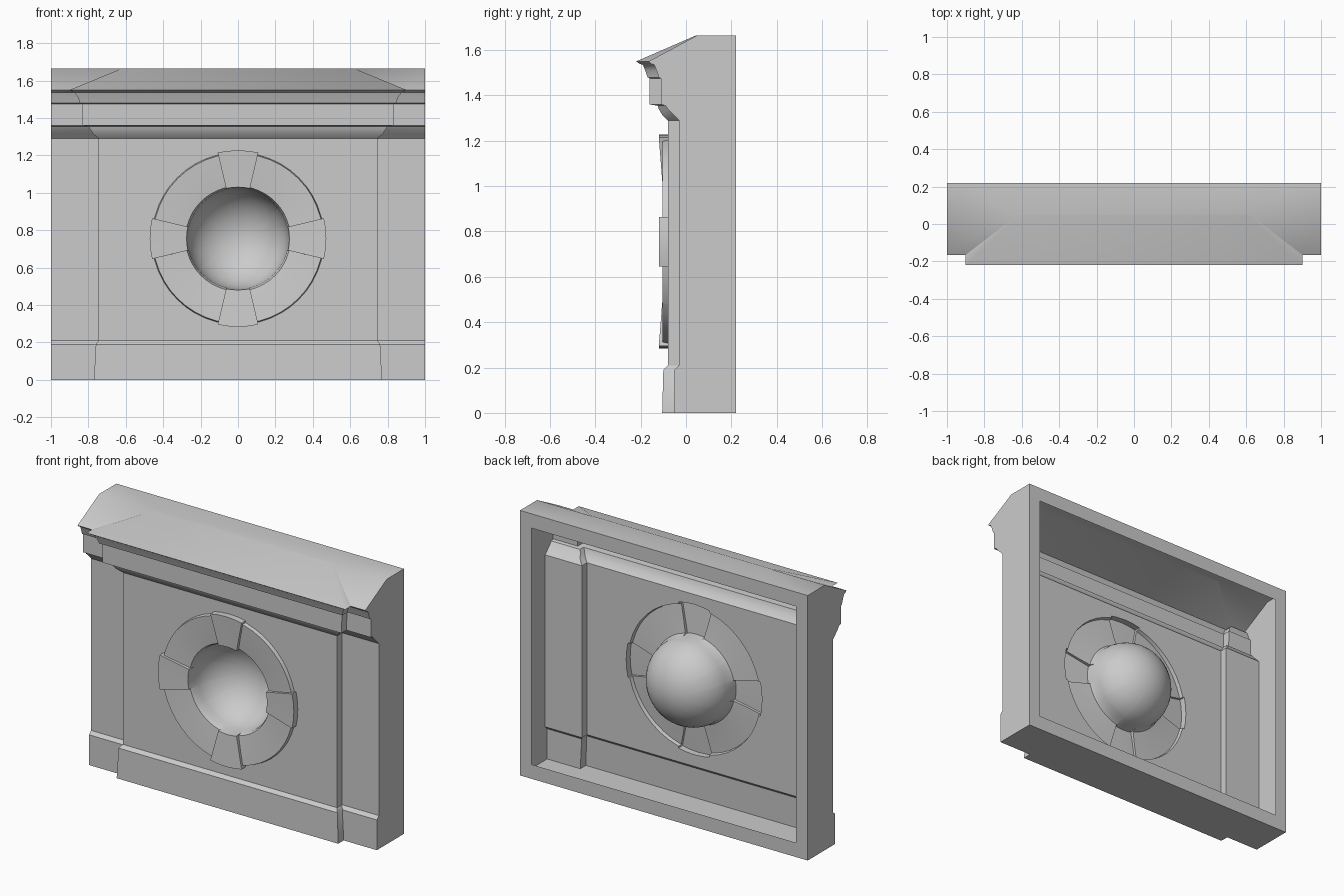
import bpy, bmesh, math

if "Cube" in bpy.data.objects:
    bpy.data.objects.remove(bpy.data.objects["Cube"])

BACK, TOP, RIM = 0.22, 1.665, 0.08


def make_object(name, bm):
    bmesh.ops.remove_doubles(bm, verts=bm.verts, dist=0.0005)
    me = bpy.data.meshes.new(name)
    bm.to_mesh(me)
    bm.free()
    ob = bpy.data.objects.new(name, me)
    bpy.context.collection.objects.link(ob)
    bpy.ops.object.select_all(action='DESELECT')
    ob.select_set(True)
    bpy.context.view_layer.objects.active = ob
    bpy.ops.object.shade_smooth_by_angle(angle=math.radians(35))
    return ob


# Pedestal shell: levels of (z, centre y, side y, half width of centre part)
levels = [(0, -.105, -.05, .77), (.19, -.10, -.05, .76), (.21, -.08, -.03, .745),
          (1.29, -.08, -.03, .745), (1.315, -.105, -.055, .775), (1.34, -.12, -.08, .79),
          (1.355, -.125, -.09, .80), (1.36, -.16, -.11, .83), (1.475, -.16, -.11, .835),
          (1.48, -.17, -.12, .845), (1.51, -.18, -.13, .855), (1.535, -.19, -.14, .875),
          (1.54, -.205, -.155, .885), (1.55, -.22, -.165, .90), (TOP, .045, .05, .62)]
WALL = 2      # level whose centre face holds the ring

bm = bmesh.new()
rows = []
for z, yc, ys, w in levels:
    half = [(-1 + RIM, BACK), (-1, BACK), (-1, ys), (-w, ys), (-w, yc)]
    section = half + [(-x, y) for x, y in reversed(half)]
    rows.append([bm.verts.new((x, y, z)) for x, y in section])
for l, (a, b) in enumerate(zip(rows, rows[1:])):
    for i in range(len(a) - 1):
        if l == WALL and i == 4:
            continue
        bm.faces.new((a[i], a[i + 1], b[i + 1], b[i]))
bm.faces.new(rows[0][::-1])
bm.faces.new(rows[-1])
# Rear rim, top and bottom strips
for z0, z1 in ((0, .09), (TOP - .09, TOP)):
    pts = [(-1 + RIM, z0), (-1 + RIM, z1), (1 - RIM, z1), (1 - RIM, z0)]
    bm.faces.new([bm.verts.new((x, BACK, z)) for x, z in pts])
make_object("pedestal_shell", bm)

# Wall panel with ring, four key blocks and a round niche
CZ, HW, Z0, Z1 = .755, .745, .21, 1.29
KEY = 13.3
ring = [(.46, -.08), (.455, -.103), (.36, -.095), (.28, -.085), (.27, -.06)]
block = [(.472, -.08), (.472, -.12), (.37, -.112), (.275, -.105), (.27, -.06)]
niche = [(.27 * math.cos(t * math.pi / 20), -.06 + .25 * math.sin(t * math.pi / 20))
         for t in range(1, 10)] + [(0, .19)]

angles = [(d * 7.5, min(d * 7.5 % 90, 90 - d * 7.5 % 90) < KEY) for d in range(48)]
for q in range(4):
    for s in (-1, 1):
        edge = q * 90 + s * KEY
        angles += [((edge - s * .0005) % 360, True), ((edge + s * .0005) % 360, False)]
for x, z in ((HW, Z1), (-HW, Z1), (-HW, Z0), (HW, Z0)):
    angles.append((math.degrees(math.atan2(z - CZ, x)) % 360, False))
angles.sort()

bm = bmesh.new()
spokes = []
for deg, is_key in angles:
    c, s = math.cos(math.radians(deg)), math.sin(math.radians(deg))
    reach = min(HW / max(abs(c), 1e-6),
                ((Z1 - CZ) if s > 0 else (CZ - Z0)) / max(abs(s), 1e-6))
    prof = [(reach, -.08)] + (block if is_key else ring) + niche
    spokes.append([bm.verts.new((r * c, y, CZ + r * s)) for r, y in prof])
for a, b in zip(spokes, spokes[1:] + spokes[:1]):
    for i in range(len(a) - 1):
        bm.faces.new((a[i], b[i], b[i + 1], a[i + 1]))
make_object("wall_panel_with_ring_and_niche", bm)
